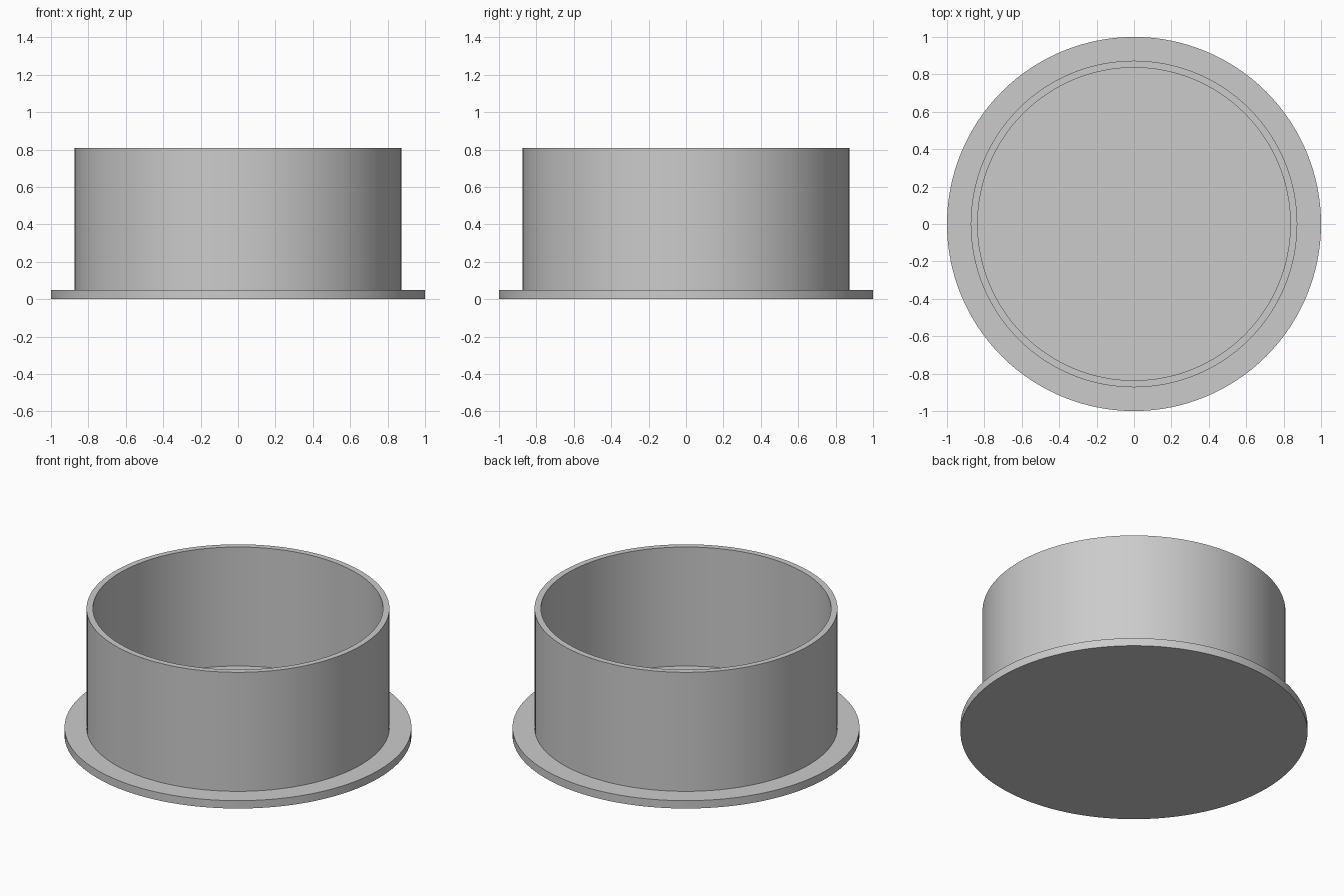
import bpy
import bmesh
import math

cube = bpy.data.objects.get("Cube")
if cube:
    bpy.data.objects.remove(cube, do_unlink=True)

SEGMENTS = 128
FLANGE_R, OUTER_R, INNER_R = 1.0, 0.873, 0.836
FLANGE_TOP, HEIGHT = 0.05, 0.807

# Single grey material
grey = bpy.data.materials.new("plain grey")
grey.use_nodes = True
colour = (0.6, 0.6, 0.6, 1.0)
grey.diffuse_color = colour
grey.node_tree.nodes["Principled BSDF"].inputs["Base Color"].default_value = colour


def lathe(name, profile):
    """Revolve a closed-off (radius, height) profile, capping both ends with a disc."""
    bm = bmesh.new()
    rings = []
    for radius, z in profile:
        angles = [math.tau * i / SEGMENTS for i in range(SEGMENTS)]
        rings.append([bm.verts.new((radius * math.cos(a), radius * math.sin(a), z))
                      for a in angles])
    for low, high in zip(rings, rings[1:]):
        for i in range(SEGMENTS):
            j = (i + 1) % SEGMENTS
            bm.faces.new((low[i], low[j], high[j], high[i]))
    bm.faces.new(rings[0][::-1])
    bm.faces.new(rings[-1])
    bmesh.ops.recalc_face_normals(bm, faces=bm.faces[:])
    mesh = bpy.data.meshes.new(name)
    bm.to_mesh(mesh)
    bm.free()
    mesh.materials.append(grey)
    obj = bpy.data.objects.new(name, mesh)
    bpy.context.collection.objects.link(obj)
    return obj


# Flanged cup: underside, flange edge, outer wall, rim, inner wall, floor
cup = lathe("flanged_cup", [
    (FLANGE_R, 0),
    (FLANGE_R, FLANGE_TOP),
    (OUTER_R, FLANGE_TOP),
    (OUTER_R, HEIGHT),
    (INNER_R, HEIGHT),
    (INNER_R, FLANGE_TOP),
])

# Smooth round walls with crisp edges
bpy.ops.object.select_all(action='DESELECT')
cup.select_set(True)
bpy.context.view_layer.objects.active = cup
bpy.ops.object.shade_smooth_by_angle(angle=math.radians(30))
